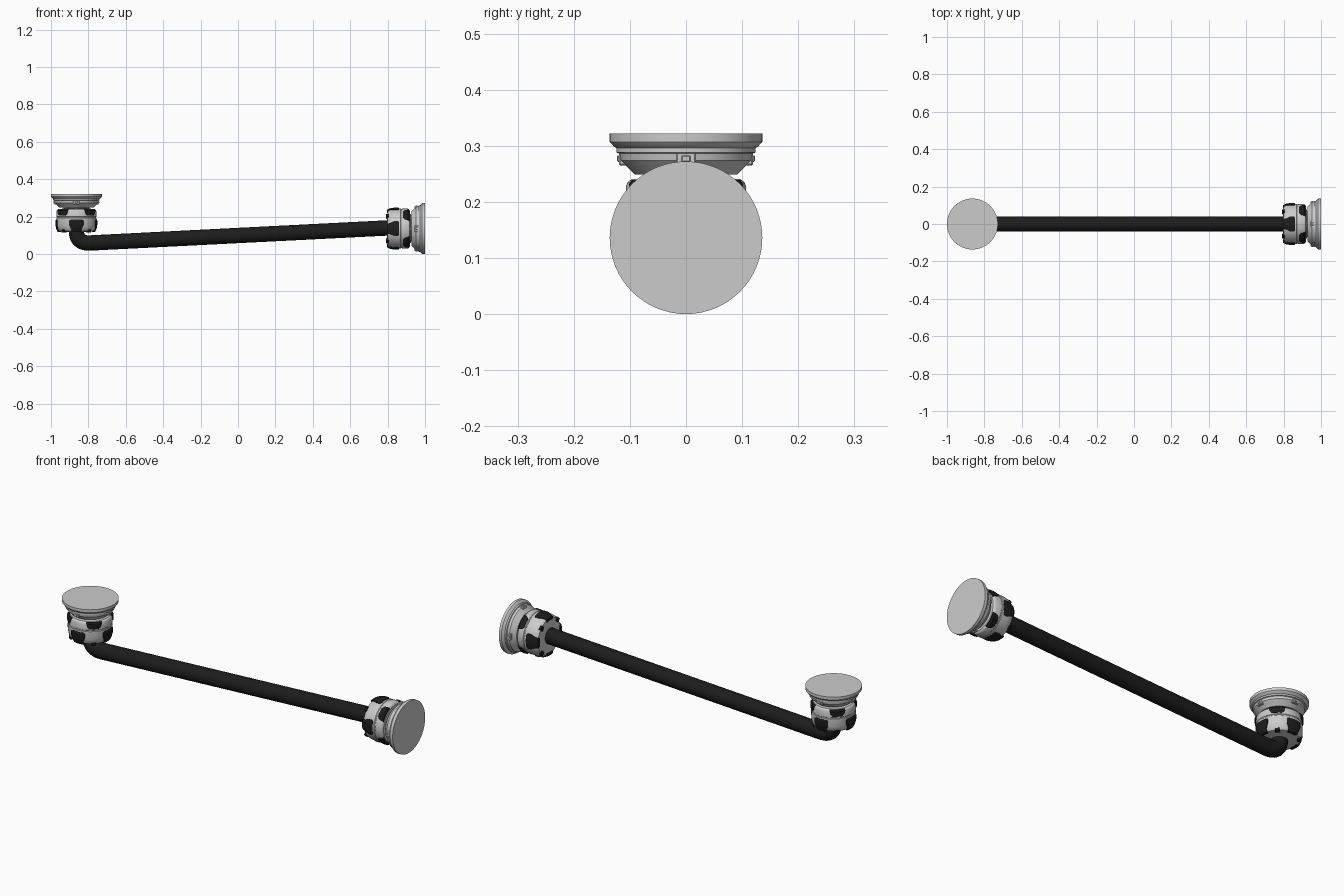
import bpy, bmesh
from math import radians, cos, sin, pi
from mathutils import Matrix, Vector

if "Cube" in bpy.data.objects:
    bpy.data.objects.remove(bpy.data.objects["Cube"])

black = bpy.data.materials.new("black_rubber")
black.diffuse_color = (0.012, 0.012, 0.012, 1)
black.use_nodes = True
black.node_tree.nodes["Principled BSDF"].inputs["Base Color"].default_value = black.diffuse_color


def finish(name, bm, frame, mat=None):
    bmesh.ops.recalc_face_normals(bm, faces=bm.faces)
    me = bpy.data.meshes.new(name)
    bm.to_mesh(me)
    bm.free()
    ob = bpy.data.objects.new(name, me)
    bpy.context.collection.objects.link(ob)
    ob.matrix_world = frame
    if mat:
        me.materials.append(mat)
    smooth(ob)
    return ob


def smooth(ob):
    bpy.ops.object.select_all(action='DESELECT')
    ob.select_set(True)
    bpy.context.view_layer.objects.active = ob
    bpy.ops.object.shade_smooth_by_angle(angle=radians(25))


def lathe(name, profile, frame, mat=None, n=64):
    """Closed solid of revolution about local z; profile is (radius, z)."""
    bm = bmesh.new()
    rings = [[bm.verts.new((r * cos(2 * pi * i / n), r * sin(2 * pi * i / n), z))
              for i in range(n)] for r, z in profile]
    for a, b in zip(rings, rings[1:]):
        for i in range(n):
            j = (i + 1) % n
            bm.faces.new((a[i], a[j], b[j], b[i]))
    bm.faces.new(rings[0])
    bm.faces.new(rings[-1])
    return finish(name, bm, frame, mat)


def grip_pads(name, profile, start, frame, n=8, r_in=0.085):
    """Four curved pads; profile is (outer radius, z, half angle)."""
    bm = bmesh.new()
    for k in range(4):
        mid = radians(start + 90 * k)
        outer, inner = [], []
        for r, z, half in profile:
            angles = [mid + radians(half) * (2 * i / n - 1) for i in range(n + 1)]
            outer.append([bm.verts.new((r * cos(a), r * sin(a), z)) for a in angles])
            inner.append([bm.verts.new((r_in * cos(a), r_in * sin(a), z)) for a in angles])
        last = len(profile) - 1
        for s in range(last):
            for i in range(n):
                for g in (outer, inner):
                    bm.faces.new((g[s][i], g[s][i + 1], g[s + 1][i + 1], g[s + 1][i]))
            for i in (0, n):
                bm.faces.new((outer[s][i], outer[s + 1][i], inner[s + 1][i], inner[s][i]))
        for s in (0, last):
            for i in range(n):
                bm.faces.new((outer[s][i], outer[s][i + 1], inner[s][i + 1], inner[s][i]))
    return finish(name, bm, frame, mat=black)


def blocks(name, radius, z, size, start, frame, mat=None):
    """Four small blocks spaced around the axis."""
    bm = bmesh.new()
    for k in range(4):
        m = (Matrix.Rotation(radians(start + 90 * k), 4, 'Z')
             @ Matrix.Translation((radius, 0, z)) @ Matrix.Diagonal((*size, 1)))
        bmesh.ops.create_cube(bm, size=1, matrix=m)
    bmesh.ops.bevel(bm, geom=bm.edges[:], offset=0.002, segments=1, affect='EDGES')
    return finish(name, bm, frame, mat)


def end_mount(side, frame):
    # flared wall pad with stepped rim and cone
    lathe(side + "_wall_pad", [(.136, 0), (.136, -.015), (.128, -.024), (.124, -.026),
          (.124, -.034), (.119, -.036), (.117, -.048), (.092, -.073), (.072, -.073)], frame)
    # ribbed neck between pad and body
    lathe(side + "_neck", [(.07, -.06), (.07, -.075), (.078, -.076), (.078, -.079),
          (.07, -.08), (.07, -.1)], frame)
    # clamp body
    lathe(side + "_clamp_body", [(.07, -.081), (.096, -.081), (.104, -.087), (.107, -.094),
          (.107, -.122), (.105, -.124), (.105, -.128), (.107, -.13), (.107, -.17),
          (.102, -.19), (.094, -.2), (.05, -.204)], frame)
    # rubber pads alternating between the pad side and the bar side
    grip_pads(side + "_upper_grips", [(.106, -.083, 21), (.112, -.09, 20),
              (.112, -.105, 18), (.11, -.117, 12)], 45, frame)
    grip_pads(side + "_lower_grips", [(.109, -.138, 16), (.112, -.143, 21), (.112, -.165, 21),
              (.108, -.188, 16), (.1, -.204, 15)], 0, frame)
    # latches on the cone and studs under the body
    blocks(side + "_latches", .106, -.045, (.026, .034, .024), 0, frame)
    blocks(side + "_latch_pins", .12, -.045, (.006, .016, .012), 0, frame)
    blocks(side + "_studs", .092, -.2, (.02, .022, .016), 45, frame, black)


end_mount("left", Matrix.Translation((-.864, 0, .322)))
end_mount("right", Matrix.Translation((1, 0, .136)) @ Matrix.Rotation(pi / 2, 4, 'Y'))

# bent handle bar swept along a path
a, corner, b = Vector((-.864, 0, .125)), Vector((-.864, 0, .055)), Vector((-.79, 0, .059))
path = [Vector((-.864, 0, .16))]
for i in range(13):
    t = i / 12
    path.append(a * (1 - t) ** 2 + corner * 2 * t * (1 - t) + b * t ** 2)
path.append(Vector((.83, 0, .141)))
cu = bpy.data.curves.new("handle_bar", 'CURVE')
cu.dimensions = '3D'
cu.bevel_depth = .041
cu.bevel_resolution = 8
cu.use_fill_caps = True
sp = cu.splines.new('POLY')
sp.points.add(len(path) - 1)
for p, co in zip(sp.points, path):
    p.co = (*co, 1)
bar = bpy.data.objects.new("handle_bar", cu)
bpy.context.collection.objects.link(bar)
bpy.ops.object.select_all(action='DESELECT')
bar.select_set(True)
bpy.context.view_layer.objects.active = bar
bpy.ops.object.convert(target='MESH')
bar = bpy.context.view_layer.objects.active
bar.data.materials.clear()
bar.data.materials.append(black)
smooth(bar)
